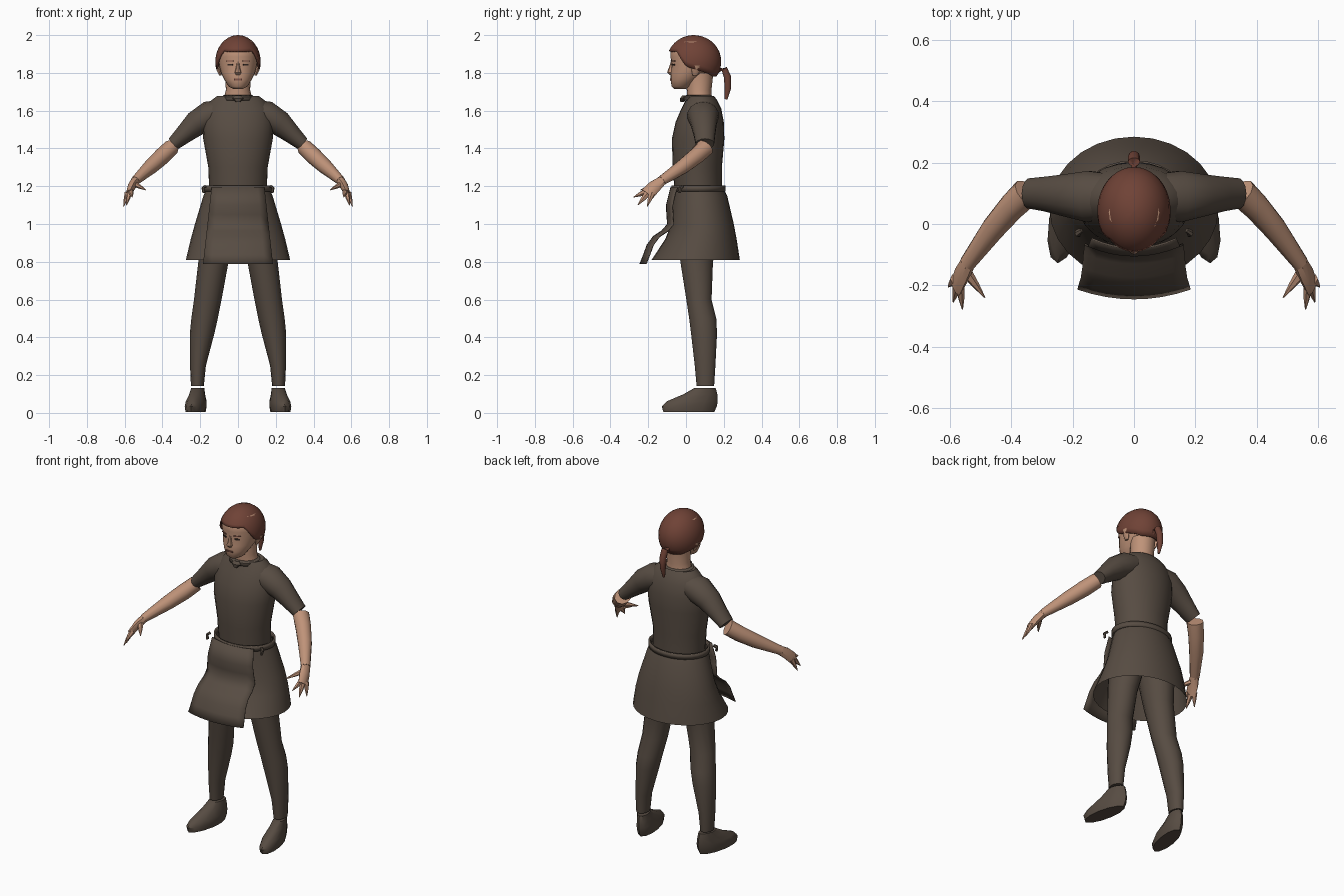
import bpy
import bmesh
from math import sin, cos, pi, sqrt, atan2, asin, radians
from mathutils import Vector, Matrix

cube = bpy.data.objects.get("Cube")
if cube:
    bpy.data.objects.remove(cube, do_unlink=True)


def material(name, rgb):
    m = bpy.data.materials.new(name)
    m.use_nodes = True
    m.diffuse_color = (*rgb, 1)
    m.node_tree.nodes["Principled BSDF"].inputs["Base Color"].default_value = (*rgb, 1)
    return m


CLOTH = material("brown cloth", (0.095, 0.072, 0.055))
SKIN = material("skin", (0.52, 0.29, 0.19))
HAIR = material("red brown hair", (0.16, 0.055, 0.037))
DARK = material("dark eyes", (0.035, 0.022, 0.018))
LIPS = material("lips", (0.22, 0.09, 0.065))


def finish(name, bm, mat, mirror=False, thick=0, angle=40):
    """Turn a bmesh into a smooth shaded object."""
    bmesh.ops.recalc_face_normals(bm, faces=bm.faces)
    mesh = bpy.data.meshes.new(name)
    bm.to_mesh(mesh)
    bm.free()
    mesh.materials.append(mat)
    ob = bpy.data.objects.new(name, mesh)
    bpy.context.collection.objects.link(ob)
    bpy.ops.object.select_all(action="DESELECT")
    ob.select_set(True)
    bpy.context.view_layer.objects.active = ob
    bpy.ops.object.shade_smooth_by_angle(angle=radians(angle))
    if thick:
        ob.modifiers.new("Thickness", "SOLIDIFY").thickness = thick
    if mirror:
        ob.modifiers.new("Mirror", "MIRROR").use_mirror_merge = False
    return ob


def skin_rows(bm, rows, closed=True):
    """Join consecutive rows of vertices with quads."""
    n = len(rows[0])
    for a, b in zip(rows, rows[1:]):
        for i in range(n if closed else n - 1):
            j = (i + 1) % n
            bm.faces.new((a[i], a[j], b[j], b[i]))


def tube(name, rings, mat, sides=12, flat=False, caps=True, shear=0, **kw):
    """Loft ellipses (x, y, z, radius a, radius b) along their centres."""
    bm = bmesh.new()
    pts = [Vector(r[:3]) for r in rings]
    rows = []
    for k, r in enumerate(rings):
        u, v = Vector((1, 0, 0)), Vector((0, 1, 0))
        if not flat:
            t = (pts[min(k + 1, len(pts) - 1)] - pts[max(k - 1, 0)]).normalized()
            u = t.cross(v).normalized()
            v = t.cross(u)
        row = []
        for i in range(sides):
            a = 2 * pi * i / sides
            p = pts[k] + u * (r[3] * cos(a)) + v * (r[4] * sin(a))
            p.x -= shear * (p.y - 0.1)
            row.append(bm.verts.new(p))
        rows.append(row)
    skin_rows(bm, rows)
    if caps:
        bm.faces.new(rows[0])
        bm.faces.new(rows[-1])
    return finish(name, bm, mat, **kw)


def bands(*rows):
    """Horizontal rings from (z, half width, front y, back y, centre x)."""
    return [(r[4] if len(r) > 4 else 0, (r[2] + r[3]) / 2, r[0], r[1], (r[3] - r[2]) / 2)
            for r in rows]


# Tunic body, neckline and sleeves
tube("tunic_body", bands(
    (1.16, .152, -.06, .19), (1.3, .157, -.07, .19), (1.45, .184, -.075, .203),
    (1.54, .188, -.055, .2), (1.61, .172, -.025, .187), (1.655, .14, -.002, .165),
    (1.678, .11, .008, .148), (1.67, .078, .01, .138)), CLOTH, 24, True, False)
tube("neckline", bands((1.655, .09, -.015, .145), (1.672, .088, -.012, .143),
                       (1.682, .075, .0, .135)), CLOTH, 20, True, False, thick=.008)
tube("neckline_knot", bands((1.645, .012, -.03, -.01), (1.665, .03, -.032, .0),
                            (1.68, .014, -.02, .0)), CLOTH, 8, True)
tube("sleeve", [(.07, .09, 1.595, .065, .075), (.15, .09, 1.575, .077, .085),
                (.222, .094, 1.532, .067, .07), (.285, .098, 1.475, .05, .058),
                (.342, .1, 1.424, .037, .05)], CLOTH, 14, mirror=True)

# Forearm and hand
tube("forearm", [(.352, .102, 1.406, .043, .05), (.4, .055, 1.36, .045, .045),
                 (.46, -.015, 1.305, .04, .04), (.545, -.13, 1.228, .024, .028)],
     SKIN, 10, mirror=True)
tube("palm", [(.54, -.123, 1.232, .024, .026), (.562, -.165, 1.2, .022, .036),
              (.58, -.205, 1.158, .014, .038)], SKIN, 8, mirror=True)
fingers = [("thumb", (.545, -.16, 1.21), (.487, -.24, 1.18)),
           ("index_finger", (.567, -.21, 1.172), (.56, -.278, 1.142)),
           ("middle_finger", (.577, -.205, 1.16), (.59, -.255, 1.1)),
           ("little_finger", (.585, -.18, 1.165), (.606, -.205, 1.093))]
for name, root, tip in fingers:
    mid = Vector(root).lerp(Vector(tip), .5)
    tube(name, [(*root, .015, .019), (*mid, .01, .012), (*tip, .002, .002)],
         SKIN, 6, mirror=True)

# Skirt and belt
tube("skirt", bands(
    (1.195, .163, -.066, .195), (1.15, .183, -.07, .218), (1.0, .228, -.078, .253),
    (.92, .25, -.11, .268), (.81, .276, -.182, .285)), CLOTH, 28, True, False)
tube("belt", bands((1.172, .182, -.078, .208), (1.203, .182, -.078, .208)),
     CLOTH, 28, True, False, thick=.01)
for side in (-1, 1):
    tube("belt_loop", [(side * .172, -.02, 1.2, .008, .008),
                       (side * .186, -.03, 1.19, .008, .012),
                       (side * .18, -.035, 1.165, .008, .008)], CLOTH, 6)

# Wavy apron hanging in front
bm = bmesh.new()
rows = []
profile = [(1.195, -.082), (1.1, -.106), (1.05, -.104), (1.0, -.1), (.965, -.13),
           (.935, -.175), (.89, -.208), (.84, -.226), (.79, -.246)]
for z, y in profile:
    half = .14 + .045 * (1.195 - z) / .405
    rows.append([bm.verts.new((half * s / 4, y + .032 * (s / 4) ** 2, z))
                 for s in range(-4, 5)])
skin_rows(bm, rows, closed=False)
finish("apron", bm, CLOTH, thick=.006, angle=50)

# Legs and shoes
tube("legging", bands(
    (.142, .034, .055, .15, .215), (.25, .042, .045, .157, .212),
    (.42, .065, .025, .166, .19), (.5, .07, .015, .162, .177),
    (.6, .073, .0, .137, .16), (.8, .08, -.032, .145, .13),
    (.93, .092, -.045, .17, .11), (1.08, .1, -.04, .17, .095)),
    CLOTH, 14, True, mirror=True)
tube("shoe", bands(
    (.005, .048, -.12, .15, .21), (.035, .053, -.128, .163, .21),
    (.062, .05, -.1, .168, .21), (.098, .04, -.015, .166, .212),
    (.132, .034, .045, .157, .213)), CLOTH, 12, True, shear=.17, mirror=True)

# Neck and head
tube("neck", bands((1.62, .085, .01, .14), (1.67, .074, .006, .136),
                   (1.71, .064, .004, .135), (1.8, .07, .0, .145)), SKIN, 16, True)
head = bands(
    (1.716, .026, -.064, .0), (1.728, .05, -.076, .03), (1.765, .073, -.082, .07),
    (1.8, .09, -.081, .115), (1.84, .1, -.076, .145), (1.885, .106, -.082, .16),
    (1.925, .103, -.08, .15), (1.965, .08, -.045, .12))
tube("head", head, SKIN, 24, True, angle=60)
tube("nose", bands((1.79, .013, -.086, -.06), (1.803, .018, -.1, -.06),
                   (1.825, .011, -.092, -.06), (1.86, .007, -.08, -.06)), SKIN, 8, True)
tube("ear", bands((1.785, .006, .035, .06, .092), (1.81, .012, .03, .075, .1),
                  (1.84, .012, .03, .08, .108)), SKIN, 8, True, mirror=True)


def face_plate(name, x, z, width, height, mat, mirror):
    """Thin plate that follows the curve of the face."""
    low = max((r for r in head if r[2] <= z), key=lambda r: r[2])
    top = min((r for r in head if r[2] > z), key=lambda r: r[2])
    f = (z - low[2]) / (top[2] - low[2])
    cy, rx, ry = (low[i] + f * (top[i] - low[i]) for i in (1, 3, 4))
    root = sqrt(1 - (x / rx) ** 2)
    turn = atan2(ry * x / rx, rx * root)
    bm = bmesh.new()
    bmesh.ops.create_cube(bm, size=1)
    bm.transform(Matrix.Translation((x, cy - ry * root, z)) @ Matrix.Rotation(turn, 4, "Z")
                 @ Matrix.Diagonal((width, .008, height, 1)))
    finish(name, bm, mat, mirror)


face_plate("eye", .041, 1.842, .03, .008, DARK, True)
face_plate("eyebrow", .043, 1.862, .04, .005, LIPS, True)
face_plate("mouth", 0, 1.765, .044, .008, LIPS, False)

# Hair cap: a dome whose rim is high over the face and low at the nape
bm = bmesh.new()
rows = []
count, steps = 40, 9
rims = []
for i in range(count):
    a = abs((i / count * 2 + 1) % 2 - 1) * 180
    drop = min(max((a - 48) / 26, 0), 1)
    nape = min(max((a - 74) / 70, 0), 1)
    rims.append(asin(.4 - .6 * drop - .36 * nape))
for k in range(steps + 1):
    row = []
    for i, rim in enumerate(rims):
        a = 2 * pi * i / count
        e = pi / 2 + (rim - pi / 2) * (k + .15) / (steps + .15)
        row.append(bm.verts.new((.12 * sin(a) * cos(e), .042 - .145 * cos(a) * cos(e),
                                 1.86 + .14 * sin(e))))
    rows.append(row)
skin_rows(bm, rows)
bm.faces.new(rows[0])
finish("hair_cap", bm, HAIR, thick=.01, angle=60)

# Ponytail
tube("ponytail", [(0, .15, 1.795, .012, .012), (0, .18, 1.822, .014, .014),
                  (0, .203, 1.82, .02, .018), (0, .219, 1.78, .02, .02),
                  (0, .222, 1.72, .016, .018), (0, .212, 1.66, .006, .008)], HAIR, 10)
